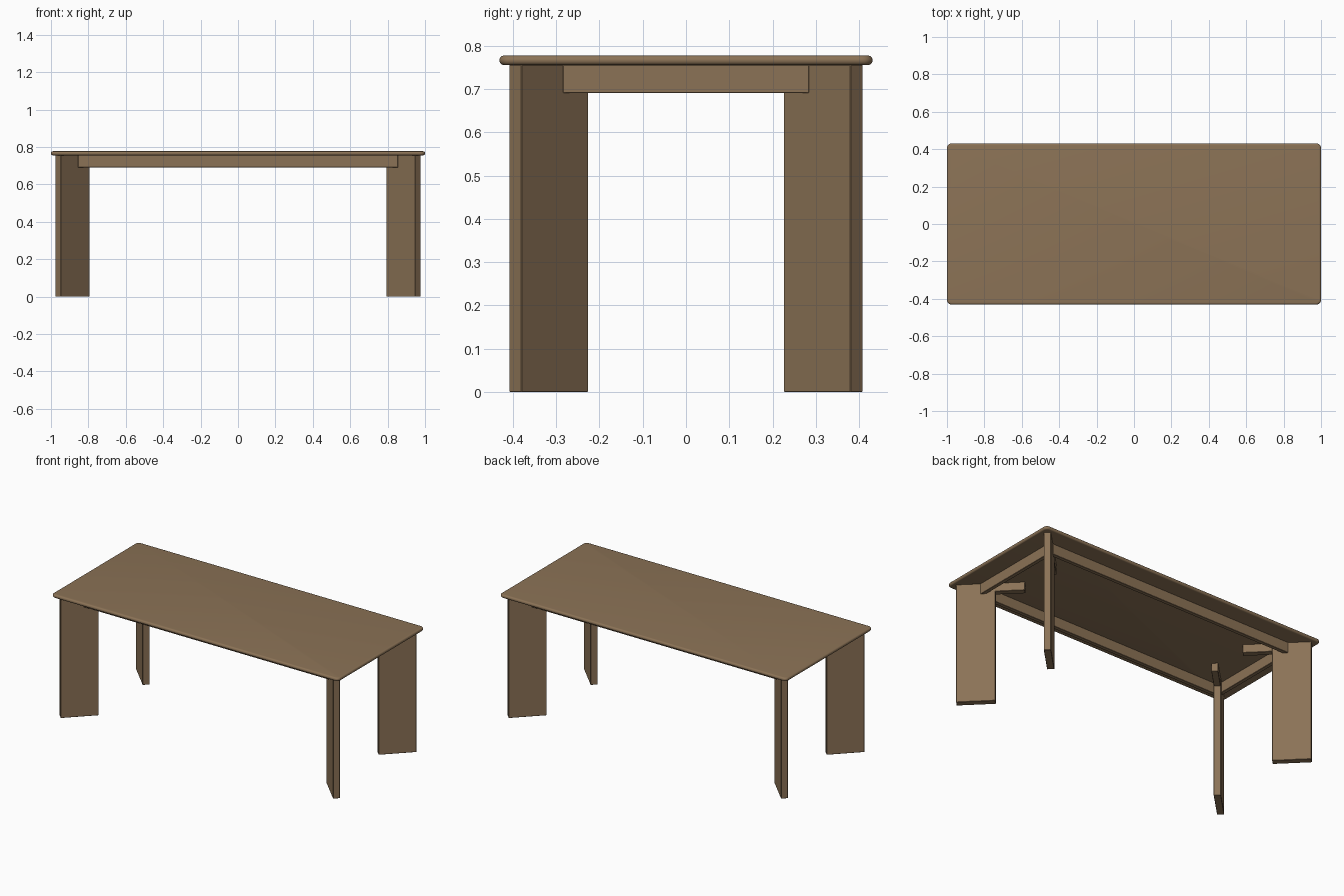
import bpy, bmesh, math
from mathutils import Matrix, Vector

if "Cube" in bpy.data.objects:
    bpy.data.objects.remove(bpy.data.objects["Cube"])

wood = bpy.data.materials.new("brown_wood")
wood.diffuse_color = (0.26, 0.17, 0.093, 1)
wood.use_nodes = True
wood.node_tree.nodes["Principled BSDF"].inputs["Base Color"].default_value = wood.diffuse_color


def finish(name, bm):
    mesh = bpy.data.meshes.new(name)
    bm.to_mesh(mesh)
    bm.free()
    mesh.materials.append(wood)
    ob = bpy.data.objects.new(name, mesh)
    bpy.context.collection.objects.link(ob)
    return ob


def box(name, center, size, angle=0.0, bevel=0.0015):
    bm = bmesh.new()
    m = (Matrix.Translation(center) @ Matrix.Rotation(angle, 4, 'Z')
         @ Matrix.Diagonal((*size, 1)))
    bmesh.ops.create_cube(bm, size=1, matrix=m)
    bmesh.ops.bevel(bm, geom=bm.edges[:], offset=bevel, segments=1, affect='EDGES')
    return finish(name, bm)


# Table top: rounded corners and a half-round rim
bm = bmesh.new()
bmesh.ops.create_cube(bm, size=1, matrix=Matrix.Translation((0, 0, 0.766))
                      @ Matrix.Diagonal((2.0, 0.862, 0.022, 1)))
upright = [e for e in bm.edges if abs(e.verts[0].co.z - e.verts[1].co.z) > 0.01]
bmesh.ops.bevel(bm, geom=upright, offset=0.025, segments=6, profile=0.5, affect='EDGES')
rim = [e for e in bm.edges if abs(e.verts[0].co.z - e.verts[1].co.z) < 0.001]
bmesh.ops.bevel(bm, geom=rim, offset=0.0105, segments=5, profile=0.5, affect='EDGES')
top = finish("table_top", bm)
bpy.context.view_layer.objects.active = top
top.select_set(True)
bpy.ops.object.shade_smooth_by_angle(angle=math.radians(35))

# Diagonal plank legs, each with a brace running inward under the top
for sx, label_x in ((-1, "left"), (1, "right")):
    for sy, label_y in ((-1, "front"), (1, "back")):
        a = math.atan2(sy, sx)
        a = math.radians(45) * (1 if sx * sy > 0 else -1)
        radial = Vector((sx, sy, 0)).normalized()
        c = Vector((sx * 0.885, sy * 0.317, 0.378))
        box(f"{label_y}_{label_x}_leg", c, (0.219, 0.04, 0.756), a)
        b = c - radial * 0.19
        b.z = 0.73
        box(f"{label_y}_{label_x}_brace", b, (0.17, 0.038, 0.052), a)

# Apron rails between the legs
for s, label in ((-1, "front"), (1, "back")):
    box(f"{label}_apron", (0, s * 0.306, 0.723), (1.71, 0.024, 0.066))
for s, label in ((-1, "left"), (1, "right")):
    box(f"{label}_apron", (s * 0.868, 0, 0.723), (0.024, 0.57, 0.066))
